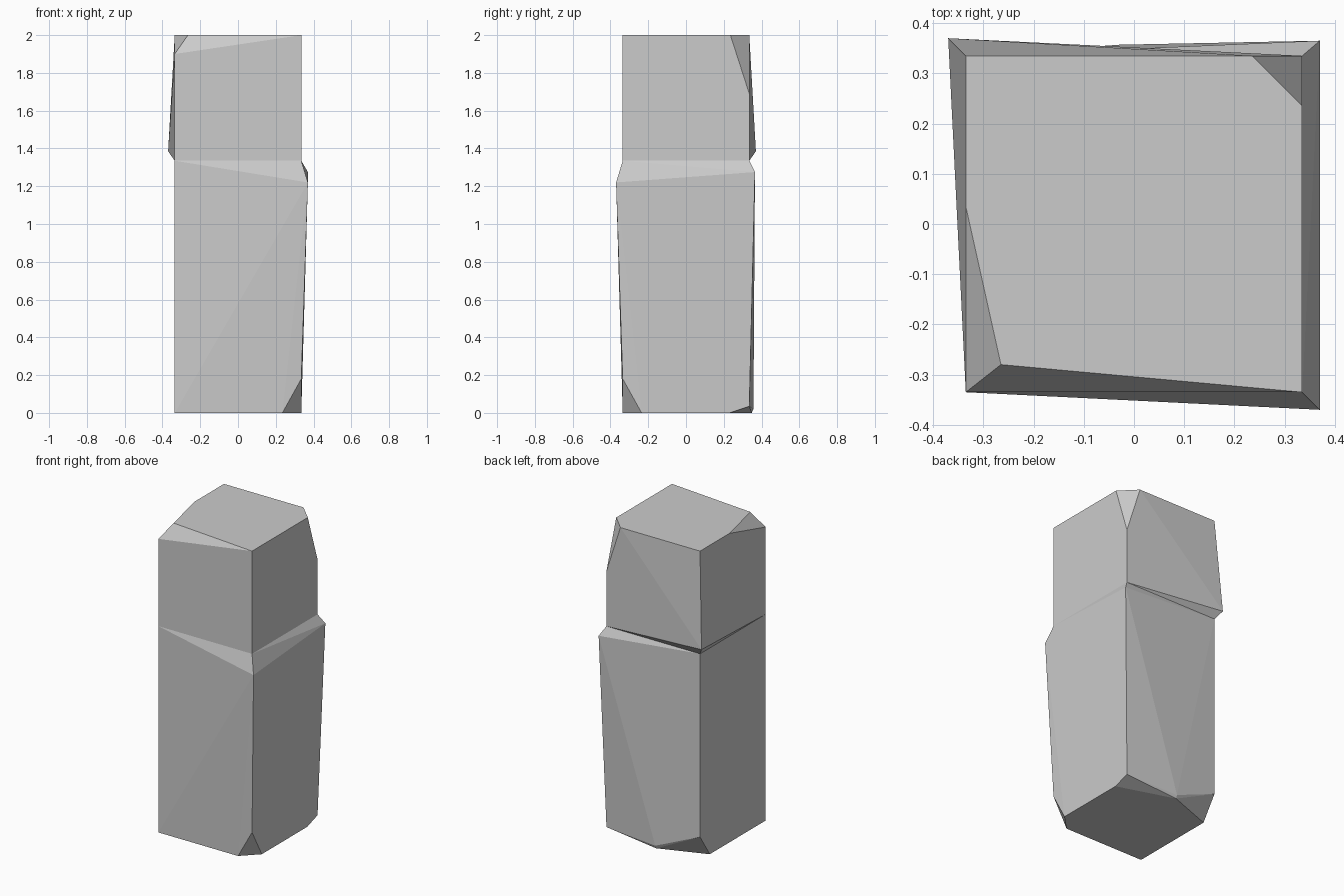
import bpy
import bmesh

cube = bpy.data.objects.get("Cube")
if cube:
    bpy.data.objects.remove(cube, do_unlink=True)

H = 0.335      # half width of the block
WAIST = 1.335  # height where the two blocks meet

stone = bpy.data.materials.new("grey stone")
stone.use_nodes = True
colour = (0.6, 0.6, 0.6, 1)
stone.diffuse_color = colour
stone.node_tree.nodes["Principled BSDF"].inputs["Base Color"].default_value = colour

waist = [(x, y, WAIST) for x in (-H, H) for y in (-H, H)]

# Upper block: chipped front left and back right corners, flared back left foot
upper = waist + [
    (-H, -H, 1.9), (-0.265, -0.28, 2), (H, -H, 2), (-H, 0.035, 2),
    (-H, H, 2), (0.235, H, 2), (H, 0.235, 2), (H, H, 1.69),
    (-0.37, 0.37, 1.385),
]

# Lower block: flared shoulders, chipped bottom corners
lower = waist + [
    (H + 0.035, -H - 0.035, 1.22), (H + 0.035, H + 0.03, 1.275),
    (-H, -H, 0), (0.235, -H, 0), (H, -0.235, 0), (H, -H, 0.18),
    (H, 0.23, 0), (H, H, 0.035), (-0.03, 0.357, 0.02),
    (-0.03, 0.348, 0), (-H, H, 0.15), (-H, 0.235, 0),
]


def add_hull(bm, points):
    """Wrap the points in a convex block, leaving the waist open."""
    verts = [bm.verts.new(p) for p in points]
    bmesh.ops.convex_hull(bm, input=verts)
    inner = [f for f in bm.faces
             if all(abs(v.co.z - WAIST) < 1e-4 for v in f.verts)]
    bmesh.ops.delete(bm, geom=inner, context="FACES")


# Both blocks joined at the waist as one closed stone
bm = bmesh.new()
add_hull(bm, upper)
add_hull(bm, lower)
bmesh.ops.remove_doubles(bm, verts=bm.verts, dist=0.001)
bmesh.ops.dissolve_limit(bm, angle_limit=0.02, verts=bm.verts, edges=bm.edges)
bmesh.ops.recalc_face_normals(bm, faces=bm.faces)
mesh = bpy.data.meshes.new("stone_pillar")
bm.to_mesh(mesh)
bm.free()
mesh.materials.append(stone)
pillar = bpy.data.objects.new("stone_pillar", mesh)
bpy.context.collection.objects.link(pillar)
